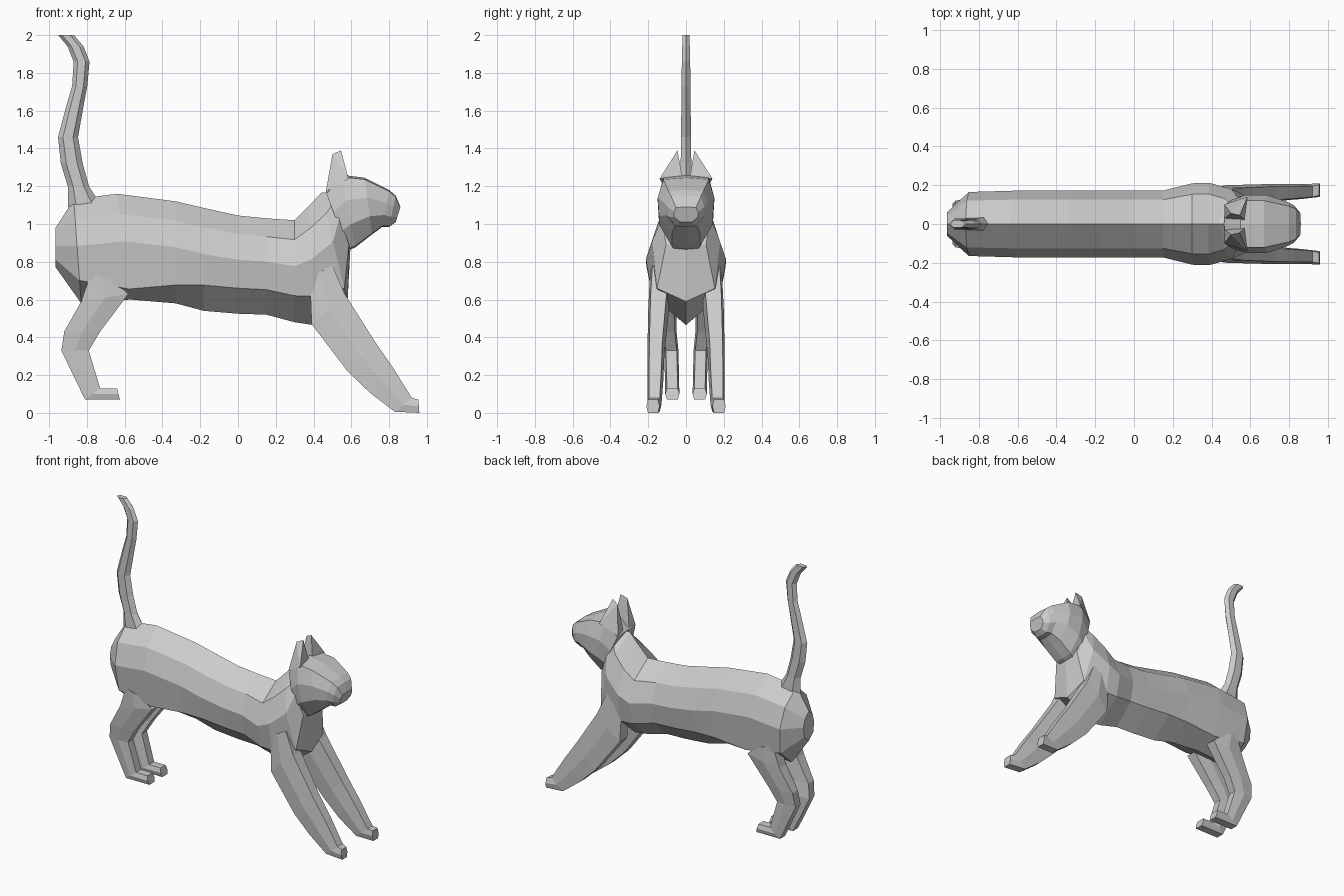
import bpy, bmesh
from math import cos, sin, pi
from mathutils import Vector


def make(name, bm, mirror):
    bmesh.ops.recalc_face_normals(bm, faces=bm.faces)
    mesh = bpy.data.meshes.new(name)
    bm.to_mesh(mesh)
    bm.free()
    ob = bpy.data.objects.new(name, mesh)
    bpy.context.collection.objects.link(ob)
    if mirror:
        m = ob.modifiers.new("Mirror", 'MIRROR')
        m.use_axis = (False, True, False)
        m.use_mirror_merge = False
    return ob


def loft(name, rings, mirror=False):
    """Skin closed rings of points one to the next and cap both ends."""
    bm = bmesh.new()
    vr = [[bm.verts.new(p) for p in r] for r in rings]
    n = len(vr[0])
    for a, b in zip(vr, vr[1:]):
        for i in range(n):
            j = (i + 1) % n
            bm.faces.new((a[i], a[j], b[j], b[i]))
    bm.faces.new(vr[0])
    bm.faces.new(vr[-1])
    return make(name, bm, mirror)


def trunk_ring(xt, zt, xb, zb, w, profile):
    """Symmetric ring from a top point to a bottom point, half width w."""
    top, bot = Vector((xt, 0, zt)), Vector((xb, 0, zb))
    half = [top.lerp(bot, t) + Vector((0, y * w, 0)) for t, y in profile]
    return half + [Vector((p.x, -p.y, p.z)) for p in half[-2:0:-1]]


def leg_ring(xr, zr, xf, zf, y0, y1):
    """Six-sided leg section between a rear and a front edge."""
    out = []
    for t, u in ((0, .12), (0, .88), (.5, 1), (1, .88), (1, .12), (.5, 0)):
        out.append(Vector((xr + (xf - xr) * t, y0 + (y1 - y0) * u, zr + (zf - zr) * t)))
    return out


# Body with chest and neck; the last number is the height of the belly edge
body = [(-.965, .98, -.965, .77, .06, .8), (-.87, 1.13, -.83, .58, .165, .78),
        (-.64, 1.16, -.57, .60, .172, .9), (-.33, 1.12, -.33, .58, .172, .82),
        (-.18, 1.085, -.18, .54, .172, .75), (0, 1.045, 0, .525, .172, .74),
        (.15, 1.03, .15, .52, .172, .74), (.30, 1.02, .30, .48, .21, .74),
        (.38, 1.10, .40, .465, .212, .76), (.44, 1.165, .58, .59, .18, .88),
        (.49, 1.17, .595, .87, .125, .93)]
loft("body", [trunk_ring(*r, ((0, 0), (.19, .73), (.45, 1), (low, .85), (1, 0)))
              for *r, low in body])

# Head with muzzle
head_profile = ((0, 0), (.03, .8), (.35, 1), (.68, .95), (.98, .5), (1, 0))
head = [(.465, 1.17, .58, .86, .125), (.55, 1.26, .62, .875, .15),
        (.67, 1.245, .71, .945, .15), (.80, 1.18, .765, .985, .115),
        (.835, 1.15, .80, .985, .098), (.86, 1.09, .835, 1.01, .065)]
loft("head", [trunk_ring(*r, head_profile) for r in head])

# Ears
bm = bmesh.new()
for p in ((.465, .10, 1.17), (.585, .14, 1.24), (.57, .02, 1.25),
          (.47, .03, 1.18), (.545, .045, 1.39), (.50, .055, 1.37)):
    bm.verts.new(p)
bmesh.ops.convex_hull(bm, input=bm.verts)
make("ears", bm, True)

# Tail
tail = [(-.81, 1.09, .09, .035), (-.845, 1.20, .056, .03), (-.88, 1.32, .058, .028),
        (-.90, 1.46, .053, .027), (-.86, 1.64, .045, .024), (-.838, 1.73, .04, .024),
        (-.828, 1.86, .042, .022), (-.86, 1.94, .042, .02), (-.91, 2.0, .042, .018)]
loft("tail", [[(x + rx * cos(i * pi / 3), ry * sin(i * pi / 3) / .866, z)
               for i in range(6)] for x, z, rx, ry in tail])

# Hind legs
hind = [(-.78, .74, -.66, .70, .05, .155), (-.83, .59, -.58, .63, .05, .15),
        (-.92, .43, -.73, .43, .05, .13), (-.935, .33, -.79, .33, .04, .115),
        (-.81, .07, -.73, .13, .035, .11), (-.625, .07, -.64, .13, .035, .11)]
loft("hind_legs", [leg_ring(*r) for r in hind], True)

# Front legs
front = [(.38, .72, .50, .78, .09, .19), (.39, .47, .565, .63, .09, .2),
         (.58, .22, .73, .37, .115, .205), (.70, .105, .82, .24, .12, .205),
         (.83, .006, .92, .08, .13, .205), (.96, .0, .955, .07, .14, .21)]
loft("front_legs", [leg_ring(*r) for r in front], True)
